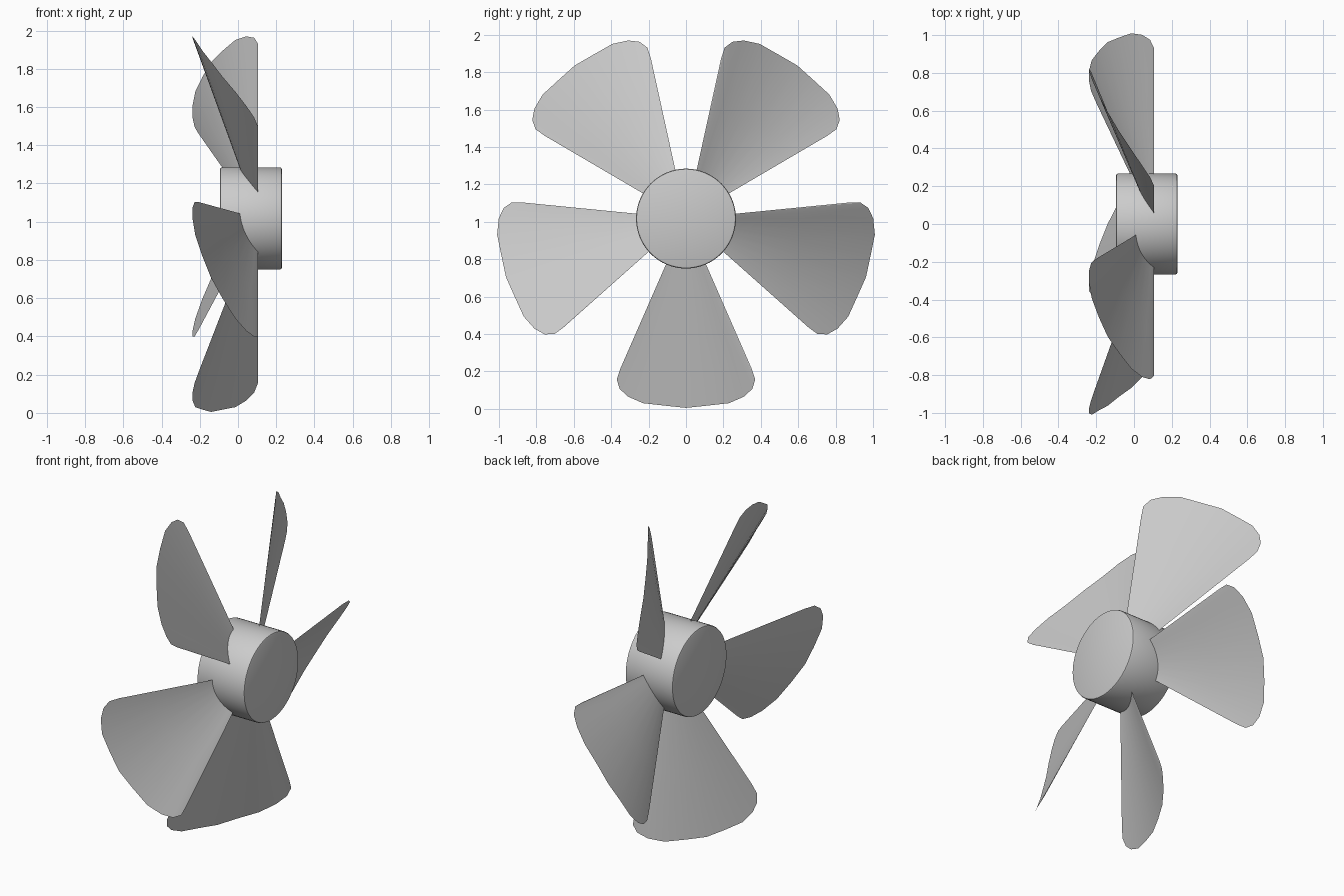
import bpy, bmesh, math

if "Cube" in bpy.data.objects:
    bpy.data.objects.remove(bpy.data.objects["Cube"])

CENTRE_Z = 1.017
APEX_X = 0.105

def select_only(ob):
    bpy.ops.object.select_all(action='DESELECT')
    ob.select_set(True)
    bpy.context.view_layer.objects.active = ob

# Hub: short drum along x with a tiny edge bevel
bpy.ops.mesh.primitive_cylinder_add(vertices=64, radius=0.267, depth=0.325,
                                    location=(0.0675, 0, CENTRE_Z),
                                    rotation=(0, math.pi / 2, 0))
hub = bpy.context.object
hub.name = "hub"
bevel = hub.modifiers.new("edge_bevel", 'BEVEL')
bevel.width = 0.01
bevel.segments = 2
select_only(hub)
bpy.ops.object.modifier_apply(modifier=bevel.name)
bpy.ops.object.shade_smooth_by_angle(angle=math.radians(30))

# Blade tip outline, half: (sideways, distance from the axis)
half = [(0.35, 0.80), (0.37, 0.86), (0.355, 0.91), (0.31, 0.952),
        (0.23, 0.987), (0.115, 1.0)]
tip = [(-y, d) for y, d in half] + [(0, 1.012)] + half[::-1]

def blade_x(y, d):
    # Cambered pitch, growing linearly away from the hub
    s = y / d
    return APEX_X - d * max(0, 0.242 - 0.455 * s - 0.28 * s * s)

def make_blade(name, angle):
    bm = bmesh.new()
    rows = []
    for y, d in tip:
        k = 0.25 / math.hypot(y, d)
        col = []
        for t in (0, 0.5, 1):
            f = k + (1 - k) * t
            py, pd = y * f, d * f
            col.append(bm.verts.new((blade_x(py, pd),
                                     py * math.cos(angle) + pd * math.sin(angle),
                                     py * math.sin(angle) - pd * math.cos(angle))))
        rows.append(col)
    for a, b in zip(rows, rows[1:]):
        for i in range(2):
            bm.faces.new((a[i], a[i + 1], b[i + 1], b[i]))
    mesh = bpy.data.meshes.new(name)
    bm.to_mesh(mesh)
    bm.free()
    ob = bpy.data.objects.new(name, mesh)
    ob.location.z = CENTRE_Z
    bpy.context.collection.objects.link(ob)
    select_only(ob)
    bpy.ops.object.shade_smooth_by_angle(angle=math.radians(30))

# Five blades around the hub
for n in range(5):
    make_blade(f"blade_{n + 1}", n * math.tau / 5)
